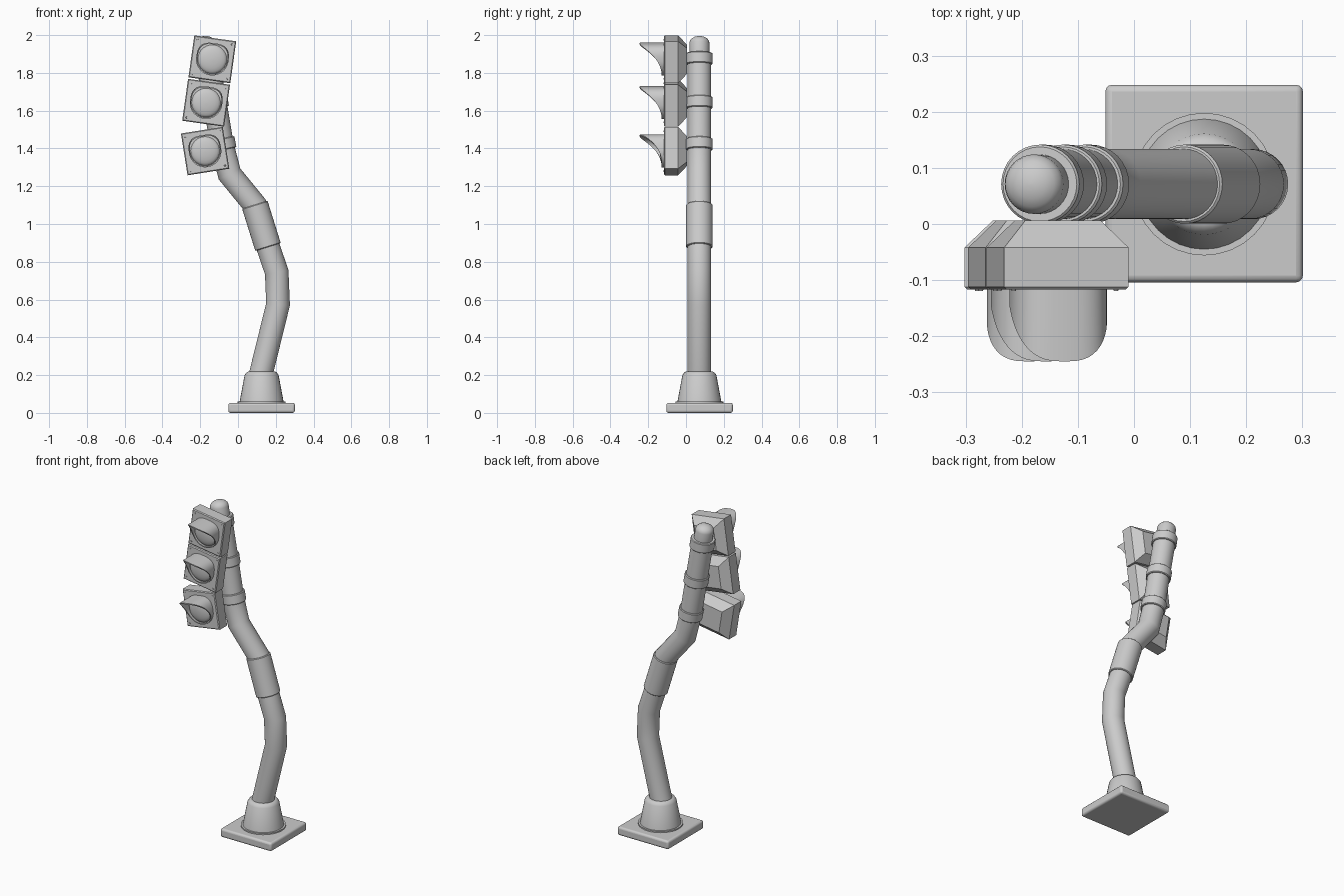
import bpy
from math import sin, cos, tan, pi, radians, copysign
from mathutils import Vector, Matrix

if "Cube" in bpy.data.objects:
    bpy.data.objects.remove(bpy.data.objects["Cube"])

PY = 0.071   # depth position of the pole axis
SIDES = 32


def loft(name, rings, caps=True, matrix=None, smooth=35):
    """Skin a list of equal-length closed rings into one object."""
    n = len(rings[0])
    verts = [tuple(p) for r in rings for p in r]
    faces = [(k * n + i, k * n + (i + 1) % n, (k + 1) * n + (i + 1) % n, (k + 1) * n + i)
             for k in range(len(rings) - 1) for i in range(n)]
    if caps:
        faces += [tuple(range(n))[::-1], tuple(range((len(rings) - 1) * n, len(rings) * n))]
    me = bpy.data.meshes.new(name)
    me.from_pydata(verts, [], faces)
    ob = bpy.data.objects.new(name, me)
    bpy.context.collection.objects.link(ob)
    if matrix:
        ob.matrix_world = matrix
    bpy.ops.object.select_all(action='DESELECT')
    ob.select_set(True)
    bpy.context.view_layer.objects.active = ob
    bpy.ops.object.mode_set(mode='EDIT')
    bpy.ops.mesh.select_all(action='SELECT')
    bpy.ops.mesh.normals_make_consistent(inside=False)
    bpy.ops.object.mode_set(mode='OBJECT')
    bpy.ops.object.shade_smooth_by_angle(angle=radians(smooth))
    return ob


def tube(name, path, radii):
    """Mitred tube along (x, z) points in the pole plane."""
    pts = [Vector((x, PY, z)) for x, z in path]
    rings = []
    for i, p in enumerate(pts):
        a = (p - pts[i - 1]).normalized() if i else None
        b = (pts[i + 1] - p).normalized() if i < len(pts) - 1 else None
        a, b = a or b, b or a
        t = (a + b).normalized()
        side = Vector((t.z, 0, -t.x)) / t.dot(a)
        rings.append([p + radii[i] * (side * cos(w) + Vector((0, 1, 0)) * sin(w))
                      for w in (2 * pi * k / SIDES for k in range(SIDES))])
    return loft(name, rings)


def circle(r, y, n=SIDES, cx=0, cz=0):
    return [(cx + r * cos(2 * pi * k / n), y, cz + r * sin(2 * pi * k / n)) for k in range(n)]


# Base plate
bpy.ops.mesh.primitive_cube_add(size=1, location=(0.125, 0.072, 0.0265))
plate = bpy.context.object
plate.name = "base_plate"
plate.scale = (0.352, 0.352, 0.053)
bpy.ops.object.transform_apply(location=False, rotation=False, scale=True)
bev = plate.modifiers.new("bevel", 'BEVEL')
bev.width, bev.segments = 0.012, 3
bpy.ops.object.shade_smooth_by_angle(angle=radians(35))

# Tapered foot with a thin flange
tube("base_cone", [(0.125, z) for z in (0.045, 0.061, 0.0611, 0.2, 0.214, 0.219)],
     [0.127, 0.127, 0.116, 0.09, 0.08, 0.07])

# Bent pole and its rounded cap
tube("pole", [(0.105, 0.14), (0.212, 0.575), (0.205, 0.745), (0.158, 0.882), (0.09, 1.1),
              (-0.045, 1.265), (-0.085, 1.42), (-0.122, 1.64), (-0.168, 1.9)], [0.0625] * 9)
d = Vector((-0.17, 0.985))
top = Vector((-0.168, 1.9))
cap = [(0, 0.053), (0.06, 0.053)] + [(0.06 + 0.036 * sin(w), 0.053 * cos(w))
                                     for w in (0.35, 0.7, 1.05, 1.35, 1.54)]
tube("pole_cap", [tuple(top + d * h) for h, r in cap], [r for h, r in cap])


# Sleeve and clamp rings
def band(name, a, b, r):
    a, b = Vector(a), Vector(b)
    e = (b - a).normalized() * 0.004
    tube(name, [tuple(p) for p in (a, a + e, b - e, b)], [r - 0.004, r, r, r - 0.004])


band("pole_sleeve", (0.159, 0.878), (0.089, 1.102), 0.0705)
for i, (x, z, lean) in enumerate([(-0.163, 1.875, 9), (-0.122, 1.642, 10), (-0.083, 1.422, 12)]):
    o = Vector((-sin(radians(lean)), cos(radians(lean)))) * 0.03
    c = Vector((x, z))
    band(f"clamp_ring_{i + 1}", c - o, c + o, 0.0705)


# Signal lamps: housing, lens, visor and corner screws
def square(h, y):
    return [(-h, y, -h), (h, y, -h), (h, y, h), (-h, y, h)]


def visor_rings():
    root, lip = [], []
    for k in range(48):
        w = 2 * pi * k / 48
        c, s = cos(w), sin(w)
        e = 0.7 if s > 0 else 1.0      # squarer upper half
        x = copysign(abs(c) ** e, c)
        z = copysign(abs(s) ** e, s)
        depth = 0.012 + 0.116 * ((z + 1) / 2) ** 2.4
        root.append((0.086 * x, -0.112, 0.086 * z))
        lip.append((0.086 * x, -0.117 - depth, 0.086 * z))
    return root, lip


def lamp(i, x, z, tilt):
    m = Matrix.Translation((x, 0, z)) @ Matrix.Rotation(radians(tilt), 4, 'Y')
    loft(f"lamp_housing_{i}", [square(0.107, -0.117), square(0.112, -0.112),
                               square(0.112, -0.042), square(0.068, 0.006)], matrix=m, smooth=20)
    lens = [circle(0.077 * cos(w), -0.116 - 0.022 * sin(w)) for w in (0, 0.3, 0.6, 0.9, 1.2, 1.5)]
    loft(f"lamp_lens_{i}", lens, matrix=m)
    root, lip = visor_rings()
    inner = [[(px * 0.92, py, pz * 0.92) for px, py, pz in r] for r in (lip, root)]
    loft(f"lamp_visor_{i}", [root, lip] + inner + [root], caps=False, matrix=m)
    for sx in (-1, 1):
        for sz in (-1, 1):
            loft(f"lamp_screw_{i}", [circle(r, y, 10, sx * 0.092, sz * 0.092)
                                     for r, y in ((0.005, -0.115), (0.004, -0.119))], matrix=m)


for i, args in enumerate([(-0.136, 1.872, 8), (-0.169, 1.642, 8), (-0.174, 1.386, -9)]):
    lamp(i + 1, *args)
